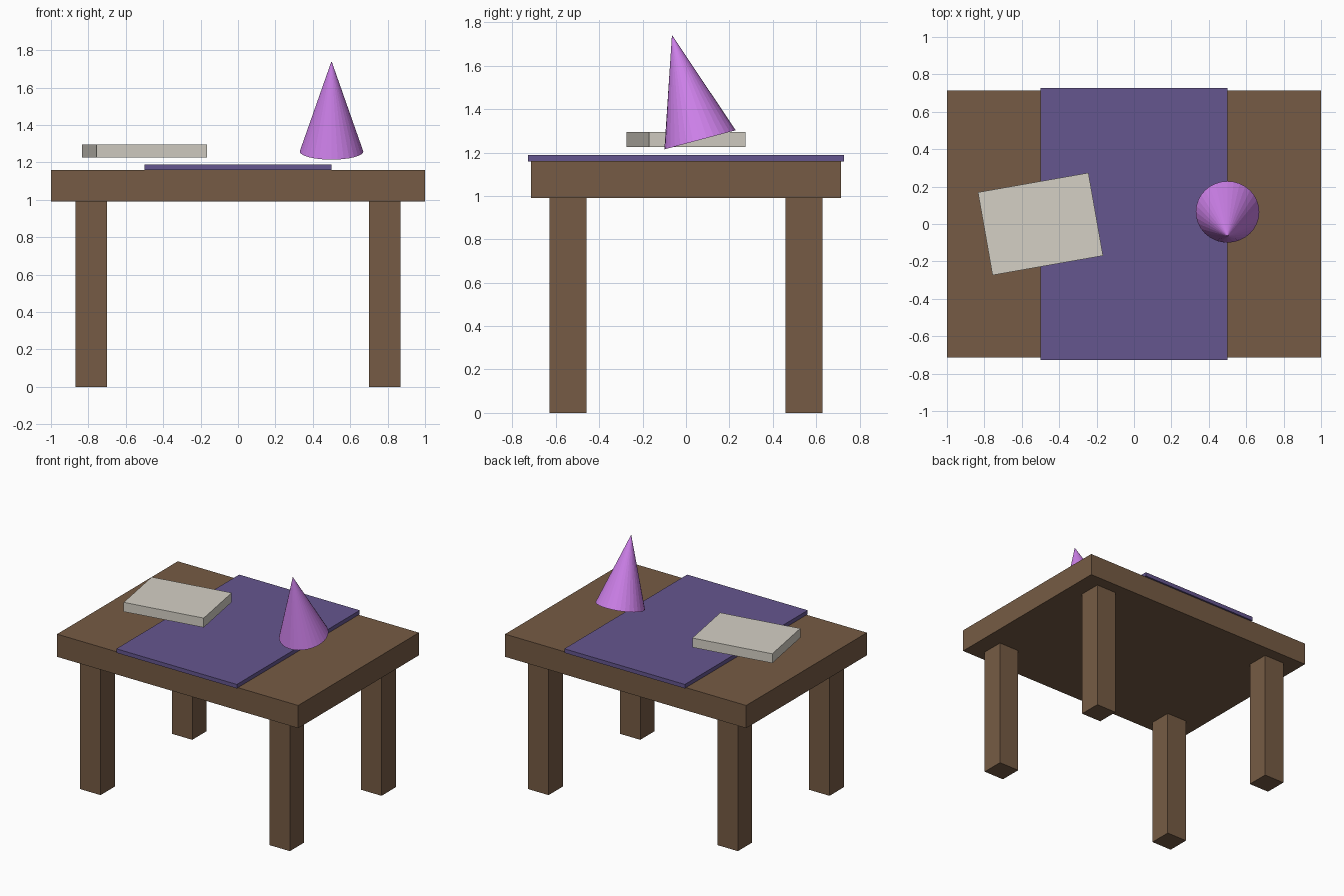
import bpy
from math import radians

if "Cube" in bpy.data.objects:
    bpy.data.objects.remove(bpy.data.objects["Cube"])


def material(name, rgb):
    m = bpy.data.materials.new(name)
    m.diffuse_color = (*rgb, 1)
    m.use_nodes = True
    m.node_tree.nodes["Principled BSDF"].inputs["Base Color"].default_value = m.diffuse_color
    return m


wood = material("brown_wood", (0.18, 0.105, 0.058))
purple = material("purple_cloth", (0.13, 0.093, 0.275))
cream = material("cream", (0.66, 0.63, 0.56))
violet = material("violet", (0.62, 0.22, 0.83))


def box(name, center, size, mat, turn=0):
    bpy.ops.mesh.primitive_cube_add(size=1, location=center, rotation=(0, 0, radians(turn)))
    ob = bpy.context.object
    ob.name = name
    ob.scale = size
    bpy.ops.object.transform_apply(location=False, rotation=False, scale=True)
    ob.data.materials.append(mat)
    return ob


# Table top and four legs
box("table_top", (0, 0, 1.075), (2, 1.43, 0.17), wood)
for side, sx in (("left", -1), ("right", 1)):
    for end, sy in (("front", -1), ("back", 1)):
        box(f"{end}_{side}_leg", (sx * 0.785, sy * 0.543, 0.495), (0.17, 0.17, 0.99), wood)

# Cloth runner across the table
box("table_runner", (0, 0, 1.174), (1, 1.456, 0.03), purple)

# Book hovering slightly above the table, turned
box("book", (-0.5, 0, 1.26), (0.6, 0.45, 0.07), cream, 10)

# Party hat, tilted towards the front
bpy.ops.mesh.primitive_cone_add(vertices=32, radius1=0.17, radius2=0, depth=0.5,
                                location=(0.5, 0, 1.5), rotation=(radians(15), 0, 0))
hat = bpy.context.object
hat.name = "cone_hat"
hat.data.materials.append(violet)
